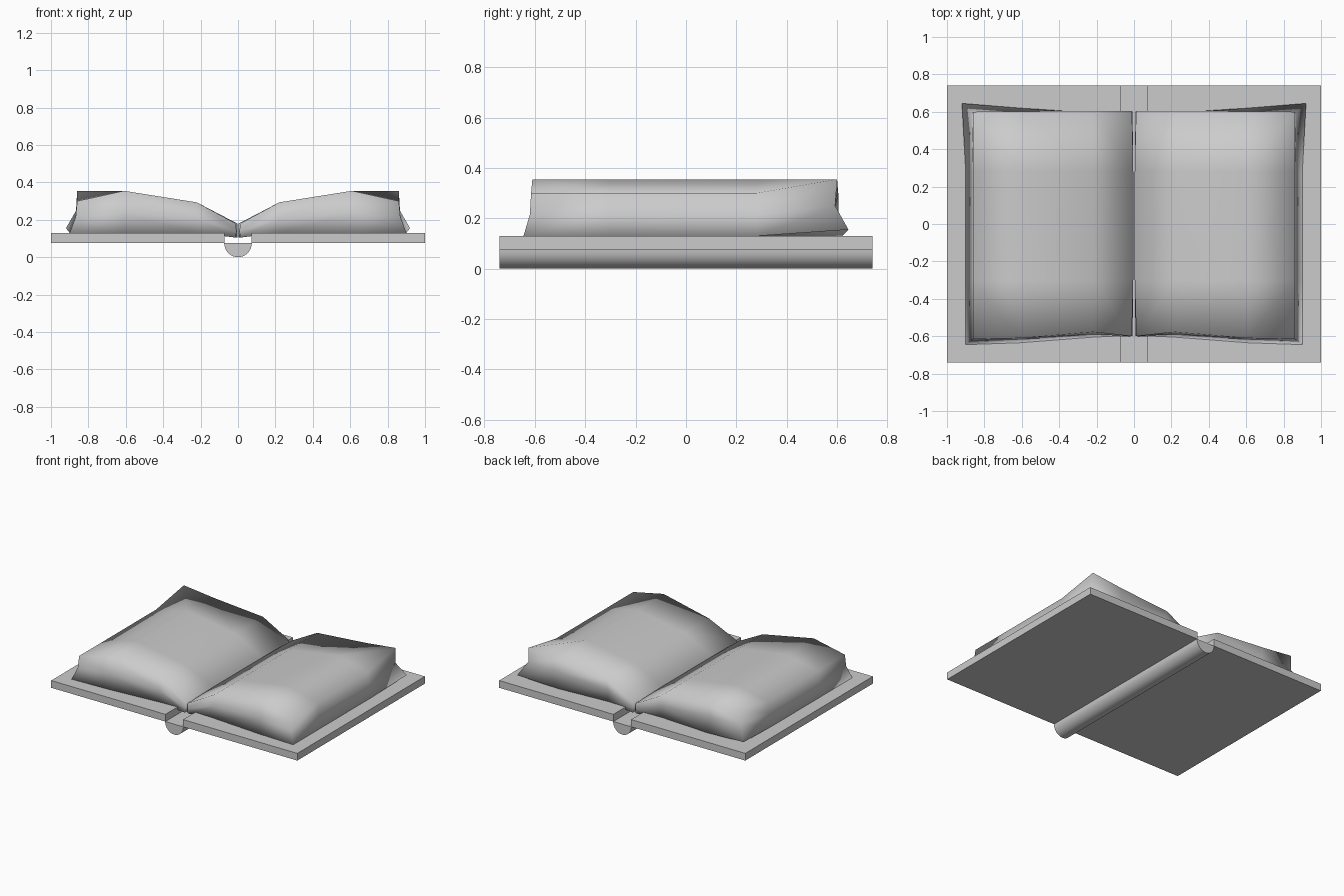
import bpy, bmesh, math

if "Cube" in bpy.data.objects:
    bpy.data.objects.remove(bpy.data.objects["Cube"])


def make_object(name, verts, faces, smooth=False):
    mesh = bpy.data.meshes.new(name)
    bm = bmesh.new()
    bv = [bm.verts.new(v) for v in verts]
    for f in faces:
        bm.faces.new([bv[i] for i in f])
    bmesh.ops.recalc_face_normals(bm, faces=bm.faces)
    bm.to_mesh(mesh)
    bm.free()
    for p in mesh.polygons:
        p.use_smooth = smooth
    obj = bpy.data.objects.new(name, mesh)
    bpy.context.collection.objects.link(obj)
    return obj


def mirror_x(obj):
    obj.modifiers.new("mirror", 'MIRROR').use_mirror_merge = False


# Cover boards
box_v = [(x, y, z) for x in (0.072, 1) for y in (-0.74, 0.74) for z in (0.077, 0.13)]
box_f = [(0, 1, 3, 2), (4, 5, 7, 6), (0, 1, 5, 4), (2, 3, 7, 6), (0, 2, 6, 4), (1, 3, 7, 5)]
mirror_x(make_object("cover_boards", box_v, box_f))

# Half-round spine
N = 16
profile = [(0.074 * math.cos(math.pi * i / N), 0.077 - 0.077 * math.sin(math.pi * i / N))
           for i in range(N + 1)]
M = N + 1
spine_v = [(x, y, z) for y in (-0.74, 0.74) for x, z in profile]
spine_f = [(i, (i + 1) % M, M + (i + 1) % M, M + i) for i in range(M)]
spine_f += [tuple(range(M)), tuple(range(M, 2 * M))]
spine = make_object("spine", spine_v, spine_f)
bpy.context.view_layer.objects.active = spine
spine.select_set(True)
bpy.ops.object.shade_smooth_by_angle(angle=math.radians(35))

# Page block: bottom, middle and top layers of a 4 x 4 lattice
layers = [
    dict(x=(0.012, 0.22, 0.61, 0.90), z=(0.105, 0.13, 0.13, 0.13),
         front=(-0.60, -0.605, -0.635, -0.645), back=(0.60, 0.595, 0.62, 0.64)),
    dict(x=(0.008, 0.22, 0.61, 0.868), z=(0.14, 0.21, 0.235, 0.215),
         front=(-0.60, -0.59, -0.615, -0.62), back=(0.60, 0.59, 0.59, 0.595)),
    dict(x=(0.012, 0.22, 0.61, 0.86), z=(0.18, 0.293, 0.355, 0.30),
         front=(-0.60, -0.577, -0.61, -0.615), back=(0.605, 0.605, 0.602, 0.60)),
]
lattice = {}
for k, L in enumerate(layers):
    for i in range(4):
        for j, y in enumerate((L["front"][i], -0.30, 0.28, L["back"][i])):
            x = L["x"][i]
            if i == 0 and j in (1, 2):
                x = 0.004
            lattice[i, j, k] = (x, y, L["z"][i])
# Curled back corner
lattice[2, 3, 2] = (0.61, 0.602, 0.326)
lattice[3, 3, 2] = (0.86, 0.60, 0.355)
lattice[3, 3, 1] = (0.865, 0.592, 0.25)
lattice[3, 3, 0] = (0.92, 0.645, 0.155)

ring = [(i, 0) for i in range(4)] + [(3, 1), (3, 2)] + \
       [(i, 3) for i in (3, 2, 1, 0)] + [(0, 2), (0, 1)]
keys = [k for k in lattice if k[2] != 1 or (k[0], k[1]) in ring]
index = {k: n for n, k in enumerate(keys)}
faces = []
for k in (0, 2):
    for i in range(3):
        for j in range(3):
            faces.append([index[a, b, k] for a, b in
                          ((i, j), (i + 1, j), (i + 1, j + 1), (i, j + 1))])
for k in (0, 1):
    for a, b in zip(ring, ring[1:] + ring[:1]):
        faces.append([index[(*a, k)], index[(*b, k)], index[(*b, k + 1)], index[(*a, k + 1)]])
mirror_x(make_object("page_blocks", [lattice[k] for k in keys], faces, smooth=True))
